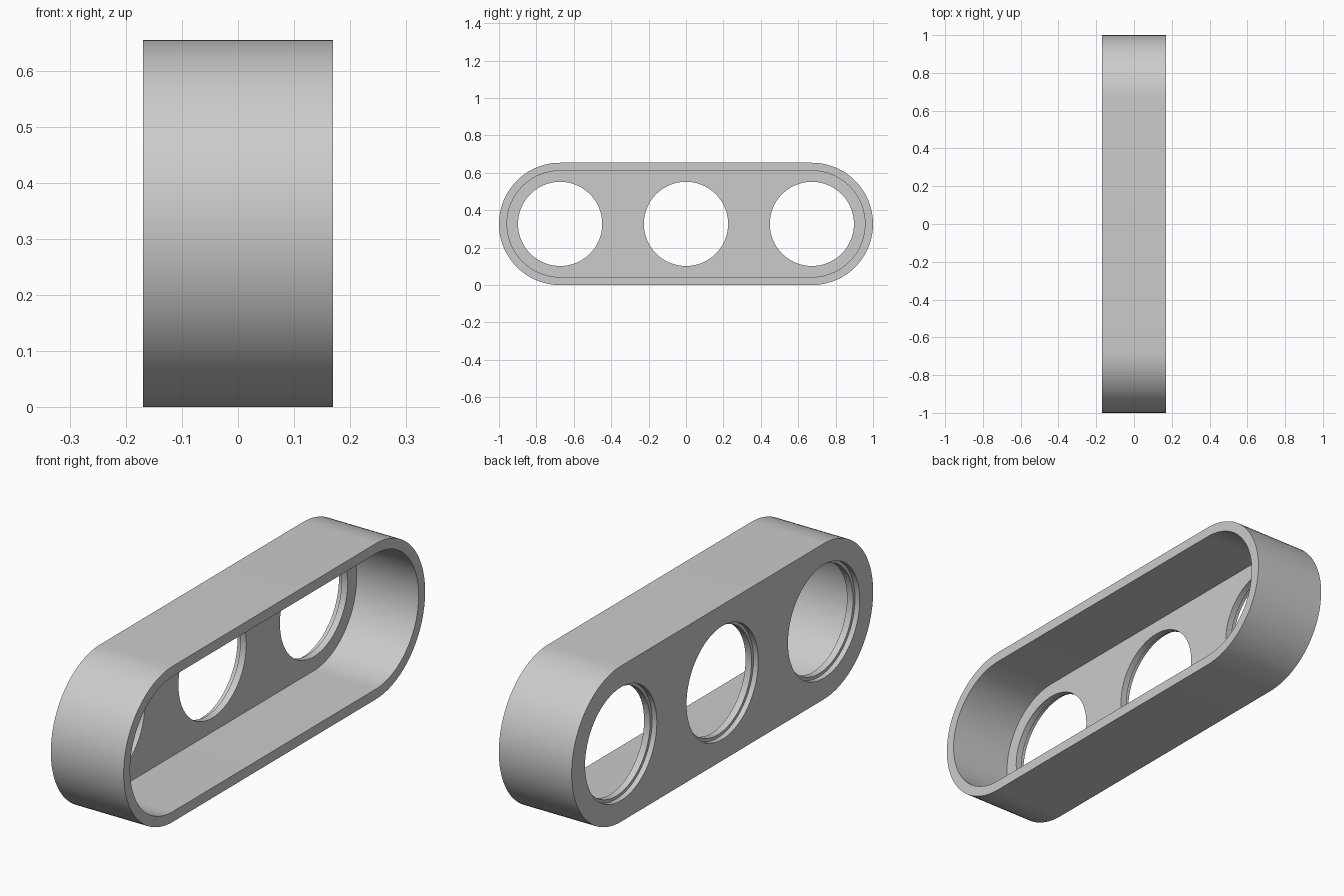
import bpy, bmesh, math
from mathutils import Matrix

if "Cube" in bpy.data.objects:
    bpy.data.objects.remove(bpy.data.objects["Cube"], do_unlink=True)

HALF_W = 0.169      # half depth along x
R = 0.327           # outer end radius, also the centre height
SPAN = 1.0 - R      # y offset of the end centres
WALL = 0.043
FLOOR_X = -0.119    # inner face of the back panel
HOLE_R, RECESS_R = 0.225, 0.238
RECESS_X = -0.147   # depth of the recess round each hole

grey = bpy.data.materials.new("light grey")
grey.use_nodes = True
colour = (0.6, 0.6, 0.6, 1)
grey.diffuse_color = colour
bsdf = next(n for n in grey.node_tree.nodes if n.type == 'BSDF_PRINCIPLED')
bsdf.inputs["Base Color"].default_value = colour


def prism(name, radius, span, y, x0, x1, steps=48):
    """Rounded slot (or cylinder when span is 0) running from x0 to x1."""
    bm = bmesh.new()
    pts = []
    for side, start in ((1, -math.pi / 2), (-1, math.pi / 2)):
        for i in range(steps + (1 if span else 0)):
            a = start + math.pi * i / steps
            pts.append((x0, y + side * span + radius * math.cos(a),
                        R + radius * math.sin(a)))
    face = bm.faces.new([bm.verts.new(p) for p in pts])
    out = bmesh.ops.extrude_face_region(bm, geom=[face])["geom"]
    bmesh.ops.translate(bm, vec=(x1 - x0, 0, 0),
                        verts=[v for v in out if isinstance(v, bmesh.types.BMVert)])
    bmesh.ops.recalc_face_normals(bm, faces=bm.faces)
    mesh = bpy.data.meshes.new(name)
    bm.to_mesh(mesh)
    bm.free()
    mesh.materials.append(grey)
    ob = bpy.data.objects.new(name, mesh)
    bpy.context.collection.objects.link(ob)
    return ob


def cut(target, cutter):
    """Subtract the cutter and discard it."""
    cutter.hide_render = True
    bpy.context.view_layer.objects.active = target
    mod = target.modifiers.new("cut", 'BOOLEAN')
    mod.operation = 'DIFFERENCE'
    mod.solver = 'EXACT'
    mod.object = cutter
    bpy.ops.object.modifier_apply(modifier=mod.name)
    bpy.data.objects.remove(cutter, do_unlink=True)


# Rounded tray, open towards +x
housing = prism("housing", R, SPAN, 0, -HALF_W, HALF_W)
cut(housing, prism("cavity_cutter", R - WALL, SPAN, 0, FLOOR_X, HALF_W + 0.1))

# Three round openings, each with a shallow recess on the outside
for y in (-SPAN, 0, SPAN):
    cut(housing, prism("hole_cutter", HOLE_R, 0, y, -HALF_W - 0.1, FLOOR_X + 0.05))
    cut(housing, prism("recess_cutter", RECESS_R, 0, y, -HALF_W - 0.1, RECESS_X))

# Smooth round walls, sharp rims
bpy.ops.object.select_all(action='DESELECT')
housing.select_set(True)
bpy.context.view_layer.objects.active = housing
bpy.ops.object.shade_smooth_by_angle(angle=math.radians(30))
